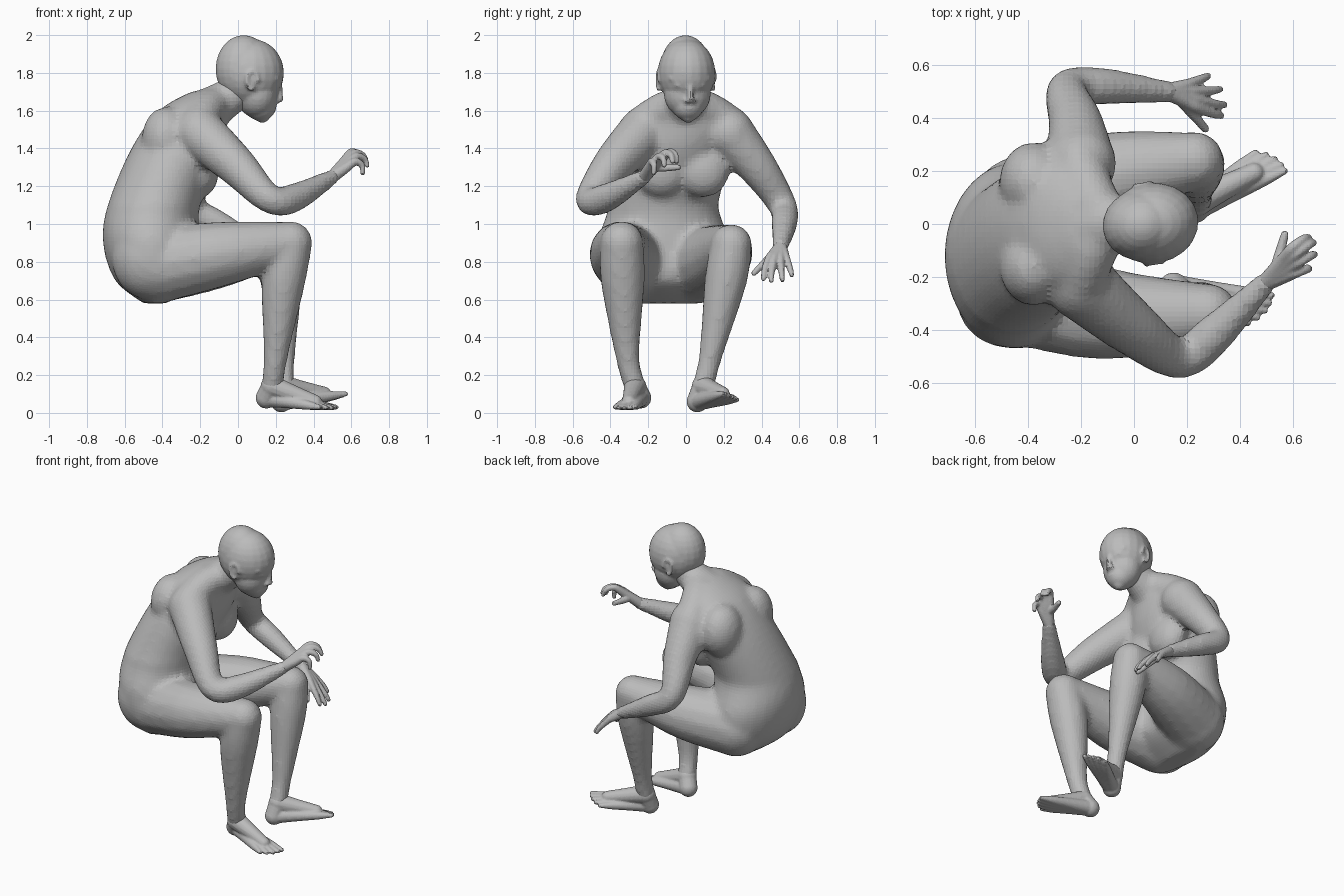
import bpy, bmesh, math
from mathutils import Vector, Matrix

cube = bpy.data.objects.get("Cube")
if cube:
    bpy.data.objects.remove(cube)

grey = (0.5, 0.5, 0.5, 1)
clay = bpy.data.materials.new("clay_grey")
clay.use_nodes = True
clay.diffuse_color = grey
clay.node_tree.nodes["Principled BSDF"].inputs["Base Color"].default_value = grey


def spline(rows, steps=5):
    """Smooth curve passing through rows of numbers."""
    rows = [Vector(row) for row in rows]
    padded = [rows[0], *rows, rows[-1]]
    curve = []
    for before, start, end, after in zip(padded, padded[1:], padded[2:], padded[3:]):
        leave, arrive = (end - before) / 2, (after - start) / 2
        for step in range(steps):
            t = step / steps
            blend = t * t * (3 - 2 * t)
            curve.append(start.lerp(end, blend) + leave * t * (1 - t) ** 2 - arrive * t * t * (1 - t))
    return curve + [rows[-1]]


def skin(bm, rings):
    """Join vertex rings with quads and close both ends."""
    for lower, upper in zip(rings, rings[1:]):
        for i in range(len(lower)):
            bm.faces.new((lower[i - 1], lower[i], upper[i], upper[i - 1]))
    bm.faces.new(reversed(rings[0]))
    bm.faces.new(rings[-1])


def ring(bm, centre, across, along, count):
    """Oval of vertices spanned by two half axes."""
    angles = [math.tau * i / count for i in range(count)]
    return [bm.verts.new(centre + across * math.cos(a) + along * math.sin(a)) for a in angles]


def blob(bm, centre, size):
    """Ellipsoid with three half axes."""
    place = Matrix.Translation(centre) @ Matrix.Diagonal((*size, 1))
    bmesh.ops.create_uvsphere(bm, u_segments=20, v_segments=14, radius=1, matrix=place)


def tube(bm, rows):
    """Round-ended limb through rows of x, y, z and radius."""
    curve = spline(rows)
    spots = [point.xyz for point in curve]
    side = Vector((1, 2, 3))
    rings = []
    for i, point in enumerate(curve):
        ahead = spots[min(i + 1, len(spots) - 1)] - spots[max(i - 1, 0)]
        ahead.normalize()
        side = (side - ahead * side.dot(ahead)).normalized()
        rings.append(ring(bm, spots[i], side * point.w, ahead.cross(side) * point.w, 14))
    skin(bm, rings)
    for end in (curve[0], curve[-1]):
        blob(bm, end.xyz, (end.w, end.w, end.w))


def taper(bm, points, radius, shrink):
    """Digit whose thickness falls by a fixed ratio at every joint."""
    tube(bm, [(*point, radius * shrink ** i) for i, point in enumerate(points)])


def finish(bm, name, voxel, passes):
    """Fuse overlapping pieces into one faceted skin."""
    bmesh.ops.recalc_face_normals(bm, faces=bm.faces)
    mesh = bpy.data.meshes.new(name)
    bm.to_mesh(mesh)
    bm.free()
    mesh.materials.append(clay)
    part = bpy.data.objects.new(name, mesh)
    bpy.context.collection.objects.link(part)
    fuse = part.modifiers.new("fuse", 'REMESH')
    fuse.mode = 'VOXEL'
    fuse.voxel_size = voxel
    relax = part.modifiers.new("relax", 'SMOOTH')
    relax.iterations = passes


def torso(bm, sections):
    """Level oval sections of height, back, front and half width; the hips sit to the right."""
    rings = []
    for height, back, front, half in spline(sections):
        shift = -0.3 * min(max(1.5 - height, 0), 0.4)
        centre = Vector(((back + front) / 2, shift, height))
        rings.append(ring(bm, centre, Vector(((front - back) / 2, 0, 0)), Vector((0, half, 0)), 28))
    skin(bm, rings)


def hand(name, wrist, knuckles, tips, thumb_tip):
    """Four curled fingers from index to little, and a thumb."""
    bm = bmesh.new()
    wrist, thumb_tip = Vector(wrist), Vector(thumb_tip)
    first, last = map(Vector, knuckles)
    near, far = map(Vector, tips)
    for i in range(4):
        arch = math.sin(math.pi * i / 3)
        knuckle, tip = first.lerp(last, i / 3), near.lerp(far, i / 3)
        forward = (knuckle - wrist).normalized()
        knuckle += forward * arch * 0.02
        tip += forward * arch * 0.04
        joint = knuckle.lerp(tip, 0.5) + forward * 0.02
        taper(bm, [wrist, wrist.lerp(knuckle, 0.6), knuckle, joint, tip], 0.034, 0.79)
    root = wrist.lerp(first, 0.35)
    taper(bm, [wrist, root, root.lerp(thumb_tip, 0.5), thumb_tip], 0.034, 0.77)
    finish(bm, name, 0.007, 3)


def foot(name, ankle, heel, big_toe, little_toe):
    """Heel, instep and five toes fanning from big to little."""
    bm = bmesh.new()
    ankle, heel, big_toe, little_toe = map(Vector, (ankle, heel, big_toe, little_toe))
    for i in range(5):
        tip = big_toe.lerp(little_toe, i / 4)
        tip += (tip - heel).normalized() * 0.02 * math.sin(math.pi * i / 4)
        joints = [heel.lerp(tip, reach) for reach in (0, 0.4, 0.75, 0.9, 1)]
        taper(bm, joints, 0.05, 0.72)
    middle = big_toe.lerp(little_toe, 0.4)
    taper(bm, [ankle, ankle.lerp(middle, 0.35), ankle.lerp(middle, 0.75)], 0.06, 0.8)
    taper(bm, [ankle, heel], 0.057, 1)
    finish(bm, name, 0.007, 4)


# Shared joints
right_wrist, left_wrist = (0.5, -0.22, 1.25), (0.13, 0.5, 0.88)
right_knee, left_knee = (0.28, -0.34, 0.9, 0.115), (0.23, 0.24, 0.89, 0.11)
right_ankle, left_ankle = (0.18, -0.27, 0.14), (0.24, 0.09, 0.14)

# Torso
bm = bmesh.new()
torso(bm, [(0.58, -0.5, -0.38, 0.2), (0.7, -0.65, -0.2, 0.33), (0.9, -0.715, -0.2, 0.35),
           (1.1, -0.69, -0.2, 0.29), (1.4, -0.565, -0.08, 0.28), (1.6, -0.42, -0.06, 0.24),
           (1.7, -0.25, -0.08, 0.12)])
blob(bm, (-0.47, -0.29, 0.82), (0.2, 0.18, 0.22))

# Chest, shoulder blades, sloping shoulders and neck
for side in (-1, 1):
    blob(bm, (-0.2, side * 0.11 - 0.02, 1.28), (0.1, 0.14, 0.14))
    blob(bm, (-0.38, side * 0.16, 1.45), (0.13, 0.15, 0.17))
    tube(bm, [(-0.21, side * 0.24, 1.52, 0.1), (-0.17, side * 0.12, 1.6, 0.1), (-0.1, 0, 1.65, 0.09)])
tube(bm, [(-0.16, 0, 1.6, 0.12), (0.03, 0, 1.72, 0.09)])

# Arms
tube(bm, [(-0.2, -0.23, 1.48, 0.135), (-0.01, -0.39, 1.31, 0.108), (0.17, -0.51, 1.13, 0.077),
          (0.3, -0.42, 1.14, 0.077), (*right_wrist, 0.042)])
tube(bm, [(-0.2, 0.23, 1.48, 0.135), (-0.22, 0.38, 1.3, 0.105), (-0.25, 0.51, 1.1, 0.077),
          (-0.1, 0.52, 1, 0.07), (*left_wrist, 0.042)])

# Thighs and shins
tube(bm, [(-0.42, -0.26, 0.78, 0.2), (-0.1, -0.34, 0.84, 0.175), right_knee])
tube(bm, [(-0.42, 0.06, 0.78, 0.2), (-0.1, 0.18, 0.83, 0.17), left_knee])
tube(bm, [right_knee, (0.24, -0.335, 0.7, 0.118), (0.2, -0.31, 0.3, 0.065), (*right_ankle, 0.06)])
tube(bm, [left_knee, (0.23, 0.21, 0.7, 0.113), (0.24, 0.13, 0.3, 0.063), (*left_ankle, 0.06)])
finish(bm, "body", 0.02, 7)

# Skull, jaw, chin, nose and mouth
bm = bmesh.new()
blob(bm, (0.03, 0, 1.82), (0.15, 0.135, 0.18))
blob(bm, (0.07, 0, 1.8), (0.175, 0.153, 0.18))
blob(bm, (0.1, 0, 1.69), (0.11, 0.125, 0.13))
tube(bm, [(0.12, 0, 1.63, 0.085), (0.13, 0, 1.575, 0.04)])
tube(bm, [(0.225, 0, 1.75, 0.012), (0.225, 0, 1.66, 0.018)])
blob(bm, (0.185, 0, 1.61), (0.02, 0.035, 0.01))
blob(bm, (0.175, 0, 1.59), (0.02, 0.03, 0.01))

# Nostrils, eyelids, brows and ears
for side in (-1, 1):
    blob(bm, (0.21, side * 0.02, 1.65), (0.016, 0.013, 0.012))
    blob(bm, (0.203, side * 0.055, 1.735), (0.016, 0.027, 0.013))
    tube(bm, [(0.225, side * 0.02, 1.775, 0.013), (0.19, side * 0.1, 1.77, 0.012)])
    blob(bm, (0.055, side * 0.14, 1.76), (0.025, 0.012, 0.05))
    turns = [math.pi * i / 4 for i in range(7)]
    tube(bm, [(0.055 + 0.03 * math.sin(-a), side * 0.15, 1.76 - 0.05 * math.cos(a), 0.01)
              for a in turns])
bmesh.ops.rotate(bm, verts=bm.verts, cent=(0.05, 0, 0), matrix=Matrix.Rotation(0.14, 3, 'Z'))
finish(bm, "head", 0.01, 4)

# Hands and feet
hand("right_hand", right_wrist, [(0.6, -0.09, 1.38), (0.62, -0.18, 1.33)],
     [(0.66, -0.05, 1.33), (0.66, -0.17, 1.27)], (0.57, -0.04, 1.3))
hand("left_hand", left_wrist, [(0.24, 0.44, 0.82), (0.21, 0.53, 0.82)],
     [(0.33, 0.41, 0.71), (0.28, 0.56, 0.73)], (0.27, 0.36, 0.74))
foot("right_foot", right_ankle, (0.15, -0.24, 0.08), (0.52, -0.27, 0.03), (0.43, -0.375, 0.03))
foot("left_foot", left_ankle, (0.23, 0.06, 0.06), (0.57, 0.2, 0.1), (0.46, 0.27, 0.07))
